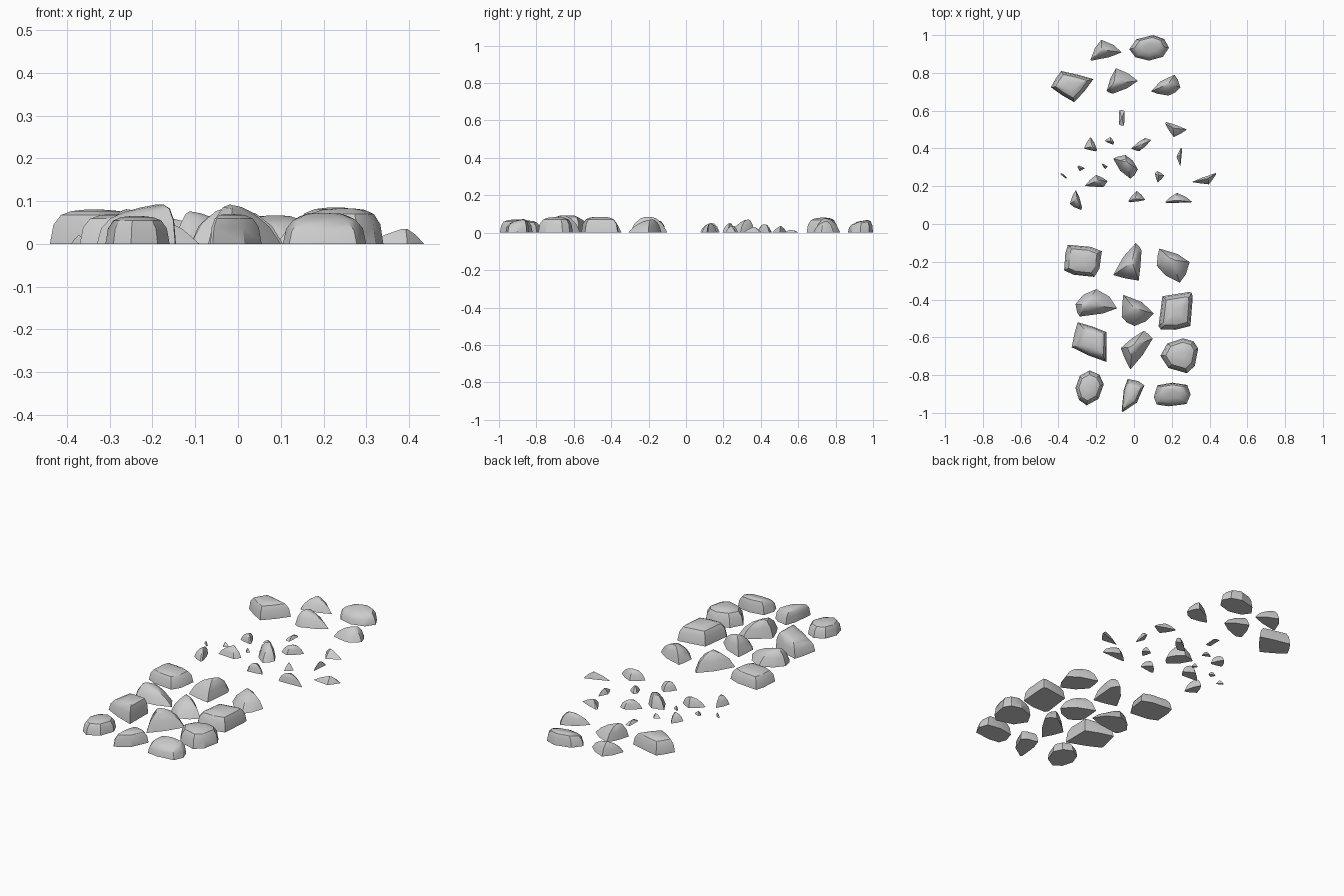
import bpy
import bmesh
from mathutils import Vector

if "Cube" in bpy.data.objects:
    bpy.data.objects.remove(bpy.data.objects["Cube"], do_unlink=True)

# One stone colour
stone_grey = bpy.data.materials.new("stone_grey")
stone_grey.use_nodes = True
colour = (0.6, 0.6, 0.6, 1.0)
stone_grey.diffuse_color = colour
stone_grey.node_tree.nodes["Principled BSDF"].inputs["Base Color"].default_value = colour

# Compass direction towards which the crown of a rock leans
LEAN = {
    "middle": Vector((0, 0)),
    "north": Vector((0, 1)),
    "east": Vector((1, 0)),
    "west": Vector((-1, 0)),
}
rocks = []


def outline(west, east, south, north, touch, bulge):
    """Footprint that touches each side of its box once, with swollen corners."""
    def place(u, v):
        return Vector((west + (east - west) * u, south + (north - south) * v))

    on_north, on_west, on_south, on_east = (t / 10 for t in touch)
    contacts = [place(on_north, 1), place(0, on_west), place(on_south, 0), place(1, on_east)]
    corners = [place(0, 1), place(0, 0), place(1, 0), place(1, 1)]
    points = []
    for i, contact in enumerate(contacts):
        middle = (contact + contacts[(i + 1) % 4]) / 2
        points += [contact, middle.lerp(corners[i], bulge)]
    return points


def make_rock(name, box, height, touch, bulge, lean, layers):
    """Flat-bottomed convex rock; box and height are in hundredths, touch in tenths.
    Layers are (height share, outline share) pairs that narrow towards the crown."""
    west, east, south, north = (b / 100 for b in box)
    base = outline(west, east, south, north, touch, bulge)
    centre = sum(base, Vector((0, 0))) / len(base)
    half = Vector(((east - west) / 2, (north - south) / 2))
    apex = centre + LEAN[lean] * half.dot(Vector(map(abs, LEAN[lean]))) * 0.3

    bm = bmesh.new()
    for level, share in layers:
        for point in base:
            p = apex.lerp(point, share)
            offset = p - apex
            tilt = 1 + 0.2 * LEAN[lean].dot((offset.x / half.x, offset.y / half.y))
            bm.verts.new((p.x, p.y, level * tilt * height / 100))
    bmesh.ops.remove_doubles(bm, verts=bm.verts[:], dist=0.0005)
    hull = bmesh.ops.convex_hull(bm, input=bm.verts[:])
    spare = {g for key in ("geom_interior", "geom_unused") for g in hull[key]
             if isinstance(g, bmesh.types.BMVert)}
    bmesh.ops.delete(bm, geom=list(spare), context="VERTS")
    bmesh.ops.dissolve_limit(bm, angle_limit=0.03, verts=bm.verts[:], edges=bm.edges[:])
    bmesh.ops.recalc_face_normals(bm, faces=bm.faces[:])

    mesh = bpy.data.meshes.new(name)
    bm.to_mesh(mesh)
    bm.free()
    mesh.materials.append(stone_grey)
    rock = bpy.data.objects.new(name, mesh)
    bpy.context.scene.collection.objects.link(rock)
    rocks.append(rock)


def scatter(name, layers, stones):
    for i, stone in enumerate(stones, start=1):
        make_rock(f"{name}_{i}", *stone, layers)


BLOCK = [(0, 1), (0.55, 0.92), (0.84, 0.75), (0.96, 0.5), (1, 0.2)]
WEDGE = [(0, 1), (0.55, 0.76), (0.9, 0.42), (1, 0.16)]
SHARD = [(0, 1), (0.6, 0.56), (1, 0.1)]

# Rounded blocks at the front
scatter("front_block", BLOCK, [
    ((-37, -17, -28, -11), 7, (1, 2, 8, 8), 0.35, "middle"),
    ((13, 31, -56, -36), 8.5, (9, 1, 5, 8), 0.75, "middle"),
    ((-33, -14.5, -73, -52), 9, (1.7, 3.7, 9.9, 7.5), 0.08, "east"),
    ((14, 34, -79, -60.5), 8.3, (6, 5, 7, 7), 0.4, "middle"),
    ((-31, -16, -96, -77.5), 6.5, (5, 5, 4, 6), 0.38, "middle"),
    ((-6.5, 5.5, -99.5, -82), 7, (2.6, 0.5, 0.5, 8), 0.3, "middle"),
    ((10.5, 30, -96.5, -84), 7, (5, 4, 4, 5), 0.62, "north"),
])

# Ridged rocks at the front
scatter("front_wedge", WEDGE, [
    ((-11, 4, -30, -10), 8.5, (8, 1.5, 9, 8), 0.12, "middle"),
    ((12, 29.5, -31, -13), 7, (0.8, 5, 7, 6), 0.2, "north"),
    ((-31, -9, -49, -34.5), 8, (5, 4.5, 1, 3), 0.25, "west"),
    ((-6.5, 10.5, -54, -37.5), 8, (0.5, 3, 4, 4), 0.22, "north"),
    ((-7, 10, -77, -56.5), 9, (7.2, 5.5, 3, 8), 0.08, "west"),
])

# Larger rocks at the back
scatter("back_block", BLOCK, [
    ((-44, -21.5, 64.5, 81), 8, (2.4, 4.8, 5.5, 7.4), 0.06, "middle"),
    ((-2.5, 18.5, 86.5, 100), 6.5, (6, 4.5, 5, 5), 0.4, "north"),
])
scatter("back_wedge", WEDGE, [
    ((-14.5, 2, 69, 82.5), 7.5, (3, 1, 2, 5), 0.15, "west"),
    ((9, 24.5, 68, 79), 6, (8, 2, 6, 4), 0.2, "north"),
    ((-23, -6.5, 86.5, 97.5), 6, (3.5, 0.5, 0.3, 4), 0.18, "north"),
])

# Small stones in the centre
scatter("small_stone", WEDGE, [
    ((-11, 2, 24, 36.5), 7, (5, 8.5, 7, 4), 0.2, "north"),
    ((-26, -14, 19.5, 26), 5, (5, 1, 8, 5), 0.1, "north"),
    ((-1.5, 9, 38.5, 45.5), 4.5, (7, 2, 4, 8.5), 0.1, "middle"),
    ((-34, -27.5, 7.5, 18), 5, (5, 3, 9, 1), 0.15, "north"),
    ((-3, 6, 11.5, 17.5), 4.5, (5, 1, 1, 2), 0.12, "middle"),
    ((16.5, 31, 11, 16.5), 5, (4.4, 1, 1, 1), 0.12, "middle"),
    ((-26.5, -19.5, 38.5, 46), 4, (5, 2, 9, 1), 0.12, "middle"),
])

# Thin shards and chips
scatter("shard", SHARD, [
    ((16.5, 28, 46, 54), 3.5, (0.5, 9, 4, 5), 0.08, "middle"),
    ((22.5, 25.5, 30.5, 40.5), 3, (8, 5, 7, 9), 0.05, "middle"),
    ((30.5, 43.5, 21, 27), 3.5, (9.9, 2, 7, 9), 0.05, "middle"),
    ((11, 16, 22, 28), 3.5, (3, 8, 3, 6), 0.1, "middle"),
    ((-8, -5, 52, 60.5), 1.5, (1, 1, 9, 9), 0.4, "middle"),
    ((-15.5, -10.5, 42, 46), 2, (6, 5, 9, 3), 0.1, "middle"),
    ((-39, -35.5, 24, 27), 2, (2, 8, 9, 2), 0.05, "middle"),
    ((-30, -26, 28, 31), 2, (2, 8, 3, 5), 0.05, "middle"),
    ((-17, -14, 29, 32), 2, (1, 8, 6, 5), 0.05, "middle"),
])

# Soft shading on the worn tops, sharp where faces break
bpy.ops.object.select_all(action="DESELECT")
for rock in rocks:
    rock.select_set(True)
bpy.context.view_layer.objects.active = rocks[0]
bpy.ops.object.shade_smooth_by_angle(angle=0.55)
